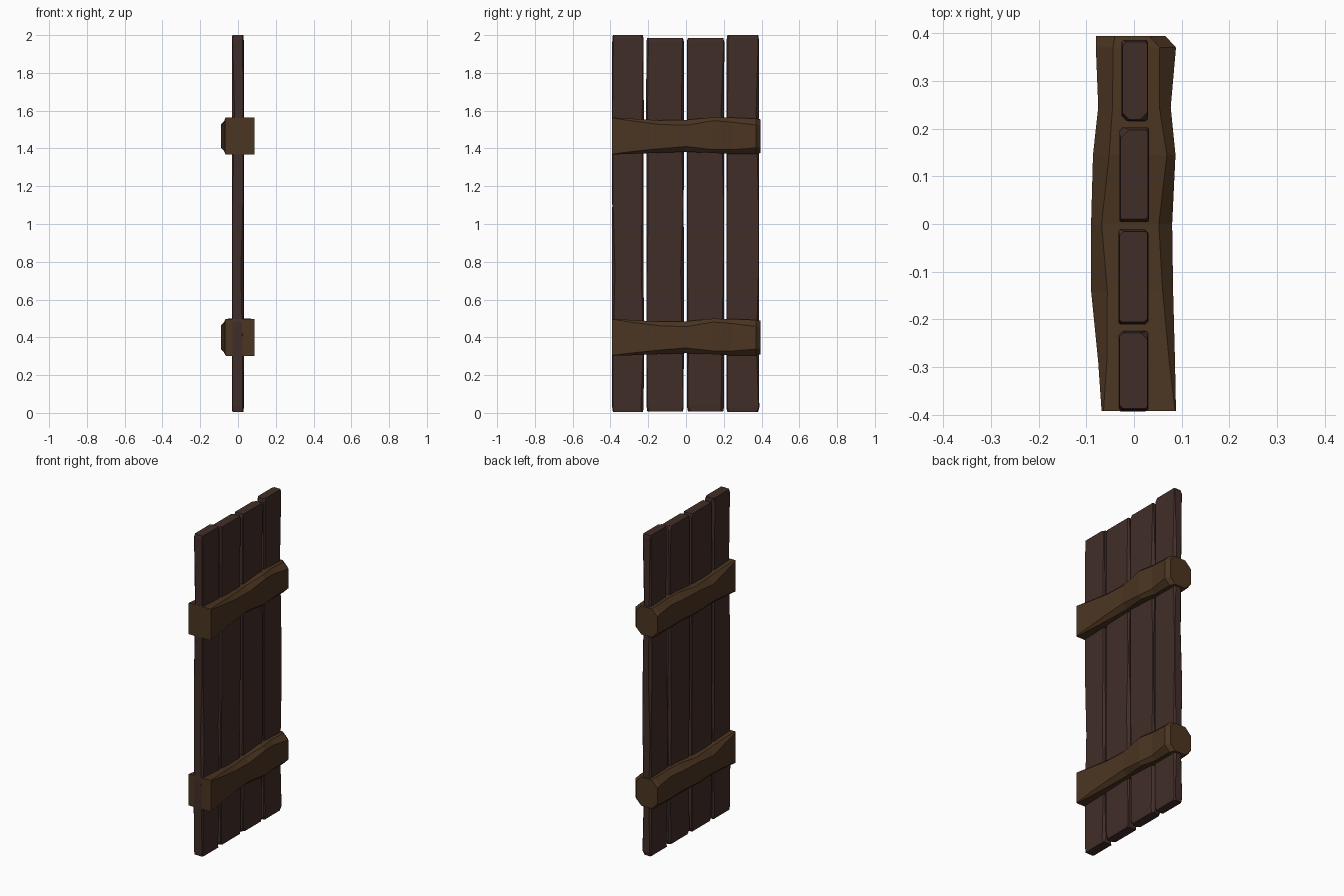
import bpy, bmesh, random

if "Cube" in bpy.data.objects:
    bpy.data.objects.remove(bpy.data.objects["Cube"])

random.seed(4)


def material(name, rgb):
    m = bpy.data.materials.new(name)
    m.diffuse_color = (*rgb, 1)
    m.use_nodes = True
    m.node_tree.nodes["Principled BSDF"].inputs["Base Color"].default_value = m.diffuse_color
    return m


DARK = material("dark_wood", (0.053, 0.027, 0.022))
BROWN = material("brown_wood", (0.07, 0.035, 0.015))


def section(a0, a1, b0, b1, c):
    """Rectangle with its own chamfer on each of the four corners."""
    return [(a0 + c[0], b0), (a1 - c[1], b0), (a1, b0 + c[1]), (a1, b1 - c[2]),
            (a1 - c[2], b1), (a0 + c[3], b1), (a0, b1 - c[3]), (a0, b0 + c[0])]


def loft(name, rings, mat):
    """Skin a list of 3D rings into a closed, flat-shaded solid."""
    bm = bmesh.new()
    vs = [[bm.verts.new(p) for p in r] for r in rings]
    n = len(vs[0])
    for lo, hi in zip(vs, vs[1:]):
        for i in range(n):
            j = (i + 1) % n
            bm.faces.new((lo[i], lo[j], hi[j], hi[i]))
    bm.faces.new(vs[0][::-1])
    bm.faces.new(vs[-1])
    bmesh.ops.triangulate(bm, faces=[f for f in bm.faces if len(f.verts) == 4])
    bmesh.ops.recalc_face_normals(bm, faces=bm.faces)
    me = bpy.data.meshes.new(name)
    bm.to_mesh(me)
    bm.free()
    me.materials.append(mat)
    ob = bpy.data.objects.new(name, me)
    bpy.context.collection.objects.link(ob)
    return ob


# Upright planks: y range, x range, z range, with worn corners along the length
planks = [(-0.393, -0.222, -0.033, 0.031, 0.005, 2.0),
          (-0.211, -0.010, -0.033, 0.031, 0.008, 1.985),
          (0.004, 0.203, -0.031, 0.032, 0.008, 1.985),
          (0.213, 0.388, -0.027, 0.031, 0.004, 2.0)]
for k, (y0, y1, x0, x1, z0, z1) in enumerate(planks):
    rings = []
    stations = [z0, z0 + 0.025, 0.35, 0.75, 1.1, 1.6, z1 - 0.02, z1]
    for s, z in enumerate(stations):
        end = s in (0, len(stations) - 1)
        c = [0.003 + 0.014 * random.random() ** 2 for _ in range(4)]
        inset = 0.006 if end else random.uniform(0, 0.003)
        rings.append([(x, y, z) for x, y in
                      section(x0 + inset / 2, x1 - inset / 2, y0 + inset, y1 - inset, c)])
    loft(f"plank_{k + 1}", rings, DARK)

# Hewn cross beams: y, x min, x max, z min, z max (relative), left and right chamfer
beam = [(-0.392, -0.068, 0.088, 0.000, 0.196, 0.004, 0.002),
        (-0.290, -0.075, 0.086, 0.003, 0.190, 0.018, 0.012),
        (-0.140, -0.090, 0.082, 0.009, 0.181, 0.034, 0.022),
        (0.000, -0.090, 0.080, 0.014, 0.183, 0.022, 0.028),
        (0.145, -0.086, 0.087, 0.008, 0.197, 0.034, 0.018),
        (0.245, -0.075, 0.077, 0.002, 0.195, 0.030, 0.024),
        (0.370, -0.080, 0.088, 0.002, 0.190, 0.036, 0.034),
        (0.394, -0.080, 0.066, 0.008, 0.186, 0.040, 0.034)]
for name, z in (("lower_beam", 0.302), ("upper_beam", 1.368)):
    rings = [[(px, y, pz) for px, pz in
              section(x0, x1, z + z0, z + z1, (cl, cr, cr, cl))]
             for y, x0, x1, z0, z1, cl, cr in beam]
    loft(name, rings, BROWN)
